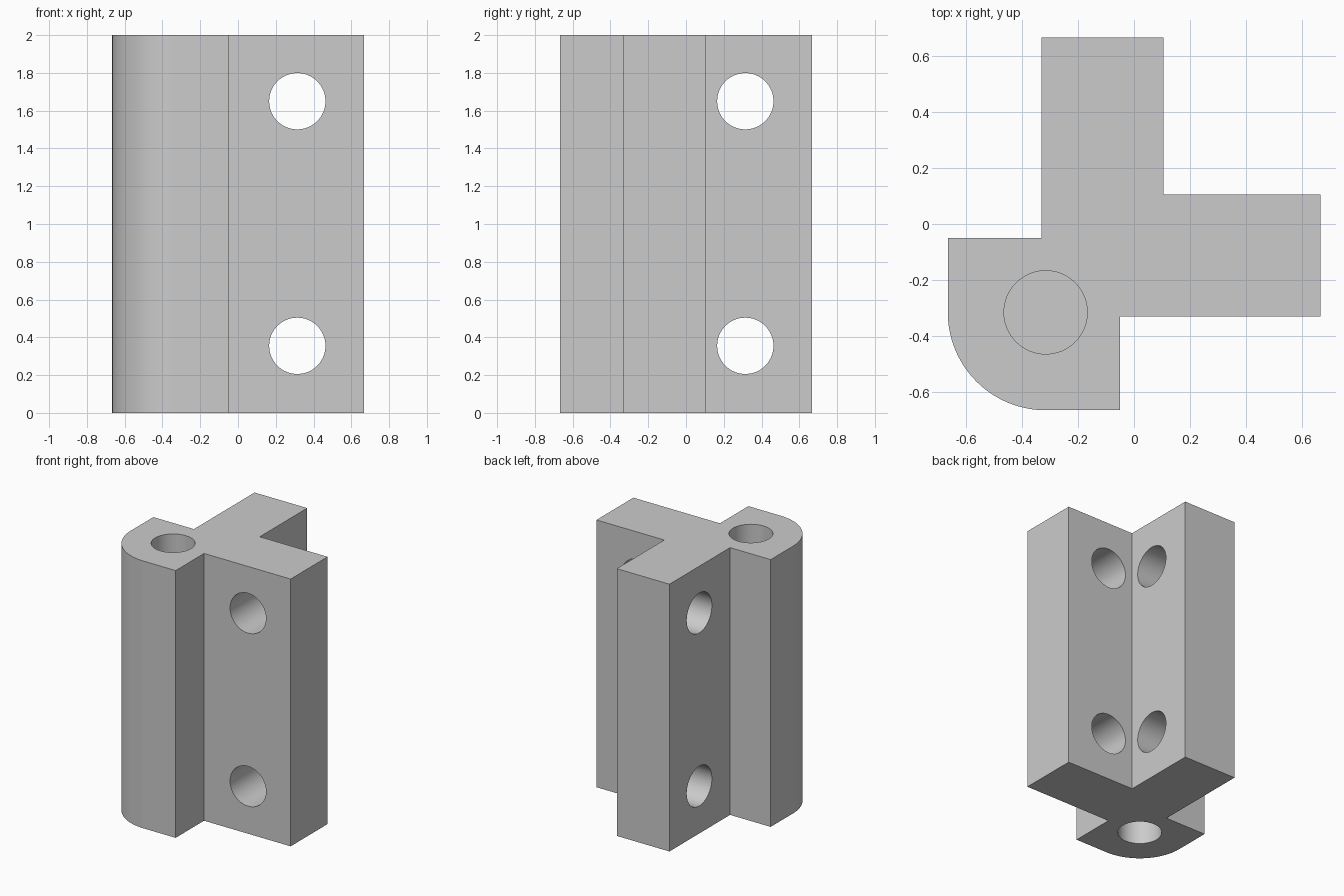
import bpy, bmesh, math
from mathutils import Matrix

if "Cube" in bpy.data.objects:
    bpy.data.objects.remove(bpy.data.objects["Cube"], do_unlink=True)

HEIGHT = 2.0
BARREL = -0.316      # x and y of the corner pin axis
CORNER_R = 0.35
HOLE_R = 0.149
BLIND_DEPTH = 0.7

grey = bpy.data.materials.new("light_grey")
grey.use_nodes = True
colour = (0.6, 0.6, 0.6, 1)
grey.diffuse_color = colour
grey.node_tree.nodes["Principled BSDF"].inputs["Base Color"].default_value = colour


def make_object(name, bm):
    mesh = bpy.data.meshes.new(name)
    bm.to_mesh(mesh)
    bm.free()
    mesh.materials.append(grey)
    obj = bpy.data.objects.new(name, mesh)
    bpy.context.collection.objects.link(obj)
    return obj


# Bracket body: two arms and a corner barrel, extruded upward
half = [(-0.33, -0.05), (-0.33, 0.667), (0.106, 0.667)]
outline = half + [(0.106, 0.106)] + [(y, x) for x, y in reversed(half)]
outline.append((-0.05, BARREL - CORNER_R))
for i in range(33):
    a = -math.pi / 2 - i * math.pi / 64
    outline.append((BARREL + CORNER_R * math.cos(a), BARREL + CORNER_R * math.sin(a)))
outline.append((BARREL - CORNER_R, -0.05))

bm = bmesh.new()
base = bm.faces.new([bm.verts.new((x, y, 0)) for x, y in outline])
top = bmesh.ops.extrude_face_region(bm, geom=[base])["geom"]
bmesh.ops.translate(bm, vec=(0, 0, HEIGHT),
                    verts=[v for v in top if isinstance(v, bmesh.types.BMVert)])
bmesh.ops.recalc_face_normals(bm, faces=bm.faces)
body = make_object("hinge_bracket", bm)


# Hole cutters
def add_pin(bm, centre, length, rotation):
    bmesh.ops.create_cone(bm, cap_ends=True, segments=64, radius1=HOLE_R,
                          radius2=HOLE_R, depth=length,
                          matrix=Matrix.Translation(centre) @ rotation)


bm = bmesh.new()
for z in (0.355, 1.65):
    # one screw hole through each arm
    add_pin(bm, (0.314, -0.11, z), 0.6, Matrix.Rotation(math.pi / 2, 4, "X"))
    add_pin(bm, (-0.11, 0.314, z), 0.6, Matrix.Rotation(math.pi / 2, 4, "Y"))
for z in (0, HEIGHT):
    # blind pin holes in both ends of the barrel
    add_pin(bm, (BARREL, BARREL, z), 2 * BLIND_DEPTH, Matrix.Identity(4))
cutter = make_object("hole_cutter", bm)
cutter.hide_render = True

cut = body.modifiers.new("holes", "BOOLEAN")
cut.operation = "DIFFERENCE"
cut.solver = "EXACT"
cut.object = cutter
bpy.context.view_layer.objects.active = body
body.select_set(True)
bpy.ops.object.modifier_apply(modifier=cut.name)
bpy.data.objects.remove(cutter, do_unlink=True)

bpy.ops.object.shade_smooth_by_angle(angle=math.radians(30))
